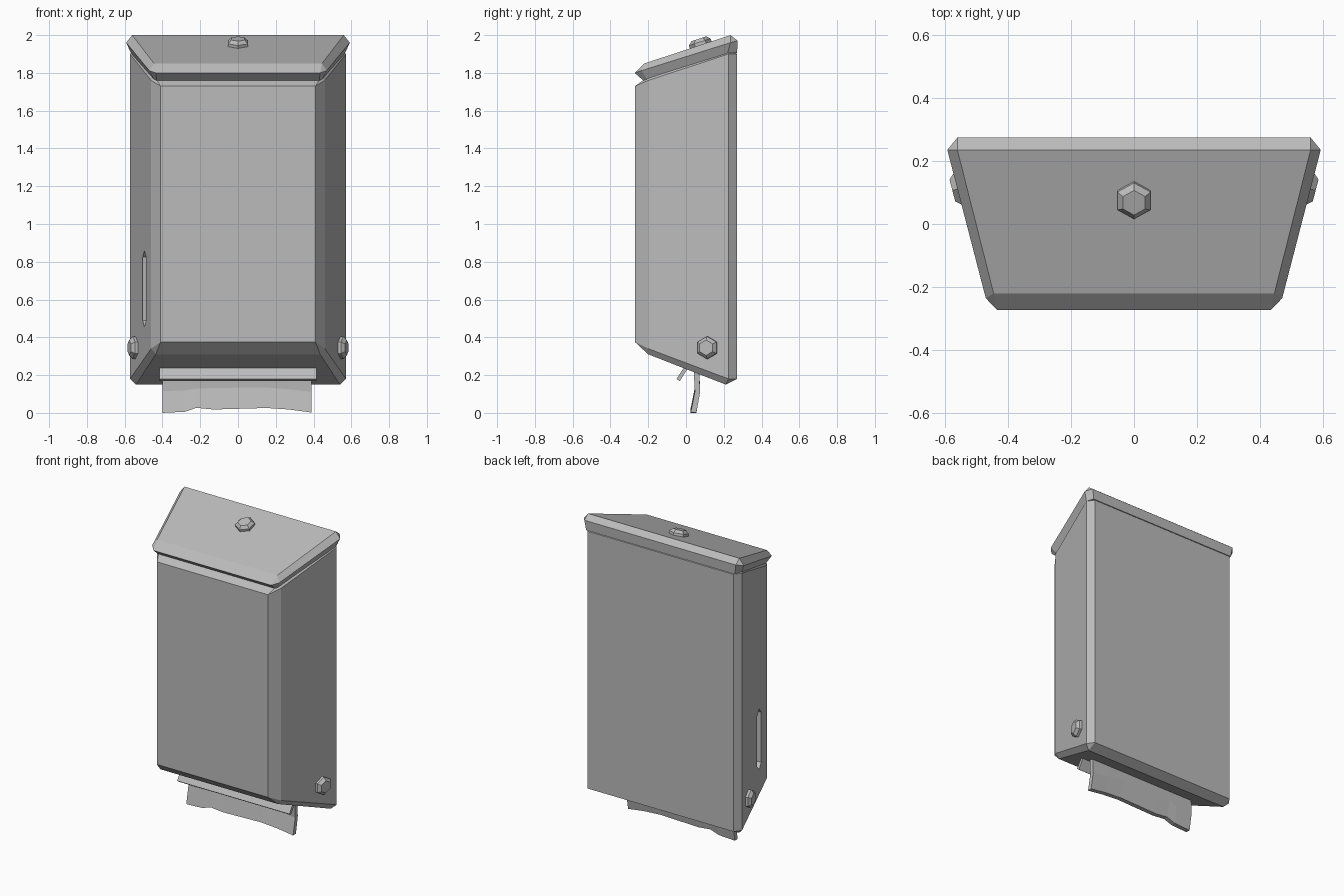
import bpy
import bmesh
from mathutils import Matrix, Vector

cube = bpy.data.objects.get("Cube")
if cube:
    bpy.data.objects.remove(cube)

grey = bpy.data.materials.new("painted grey")
grey.use_nodes = True
colour = (0.5, 0.5, 0.5, 1)
grey.diffuse_color = colour
grey.node_tree.nodes["Principled BSDF"].inputs["Base Color"].default_value = colour


def finish(name, bm):
    """Clean the mesh and turn it into a named object."""
    bmesh.ops.remove_doubles(bm, verts=bm.verts, dist=0.0005)
    bmesh.ops.recalc_face_normals(bm, faces=bm.faces)
    mesh = bpy.data.meshes.new(name)
    bm.to_mesh(mesh)
    bm.free()
    mesh.materials.append(grey)
    obj = bpy.data.objects.new(name, mesh)
    bpy.context.collection.objects.link(obj)
    return obj


def loft(name, rings, matrix=Matrix()):
    """Skin closed rings of points and cap both ends."""
    bm = bmesh.new()
    rows = [[bm.verts.new(matrix @ Vector(p)) for p in ring] for ring in rings]
    n = len(rows[0])
    for low, high in zip(rows, rows[1:]):
        for i in range(n):
            j = (i + 1) % n
            bm.faces.new((low[i], low[j], high[j], high[i]))
    bm.faces.new(rows[0][::-1])
    bm.faces.new(rows[-1])
    return finish(name, bm)


def mirrored(half):
    return half + [(-x, y, z) for x, y, z in reversed(half)]


def corners(front, back):
    """Ring with single corners, doubled to match the chamfered rings."""
    return mirrored([front, front, back, back])


# Cabinet with chamfered corners and sloping ends
body = loft("cabinet", [
    corners((0.435, -0.2, 0.31), (0.54, 0.21, 0.15)),
    mirrored([(0.41, -0.27, 0.375), (0.46, -0.2, 0.34), (0.572, 0.225, 0.18), (0.54, 0.27, 0.18)]),
    mirrored([(0.41, -0.27, 1.73), (0.46, -0.2, 1.76), (0.572, 0.225, 1.9), (0.54, 0.27, 1.9)]),
    corners((0.44, -0.2, 1.78), (0.54, 0.21, 1.93)),
])

# Sloping lid with a ridge around its rim
loft("lid", [
    mirrored([(0.43, -0.22, 1.755), (0.445, -0.205, 1.765), (0.567, 0.22, 1.905), (0.55, 0.27, 1.905)]),
    mirrored([(0.435, -0.272, 1.8), (0.47, -0.235, 1.812), (0.592, 0.235, 1.96), (0.56, 0.274, 1.97)]),
    corners((0.445, -0.22, 1.85), (0.56, 0.235, 2.0)),
])


# Hexagonal lock bolts on the lid and both sides
def bolt(name, centre, normal, up):
    z = Vector(normal).normalized()
    y = (Vector(up) - z * z.dot(Vector(up))).normalized()
    x = y.cross(z)
    matrix = Matrix.Translation(centre) @ Matrix((x, y, z)).transposed().to_4x4()
    hexagon = [Matrix.Rotation(i * 1.0472, 3, "Z") @ Vector((0, 1, 0)) for i in range(6)]
    rings = [[p * r + Vector((0, 0, h)) for p in hexagon]
             for r, h in ((0.06, -0.01), (0.06, 0.016), (0.041, 0.034))]
    loft(name, rings, matrix)


bolt("lid_bolt", (0, 0.078, 1.948), (0, -0.31, 0.95), (0, 1, 0))
for side, name in ((1, "left_bolt"), (-1, "right_bolt")):
    bolt(name, (side * 0.543, 0.115, 0.345), (side, -0.26, 0), (0, 0, 1))

# Level slot cut into the right wall
across = Vector((0.255, 0.967, 0))
slot = [(-0.035, 0.49), (0, 0.455), (0.035, 0.49), (0.035, 0.825), (0, 0.86), (-0.035, 0.825)]
inward = Vector((0.967, -0.255, 0))
cutter = loft("slot_cutter", [
    [Vector((-0.495, -0.065, z)) + Matrix.Scale(-1, 3, (1, 0, 0)) @ across * s
     + Vector((0.967, 0.255, 0)) * depth for s, z in slot]
    for depth in (-0.03, 0.035)])
cutter.hide_render = True
cut = body.modifiers.new("level slot", "BOOLEAN")
cut.operation = "DIFFERENCE"
cut.object = cutter
cut.solver = "EXACT"
bpy.context.view_layer.objects.active = body
body.select_set(True)
bpy.ops.object.modifier_apply(modifier=cut.name)
bpy.data.objects.remove(cutter)

# Tilted guide lip under the cabinet
lip = [(-0.05, 0.18), (-0.033, 0.168), (0.012, 0.24), (-0.008, 0.245)]
loft("guide_lip", [[(x, y, z) for y, z in lip] for x in (-0.415, 0.415)])

# Hanging paper towel with a torn lower edge
torn = [(-0.4, 0), (-0.28, 0.006), (-0.22, 0.027), (-0.13, 0.018), (0.15, 0.026), (0.27, 0.018), (0.39, 0.002)]
fold = [0.115, 0.12, 0.128, 0.132, 0.135, 0.125, 0.112]
loft("paper_towel", [
    [(x, 0.025, z), (x, 0.047, mid), (x, 0.04, 0.24),
     (x, 0.068, 0.24), (x, 0.075, mid), (x, 0.055, z)]
    for (x, z), mid in zip(torn, fold)])
